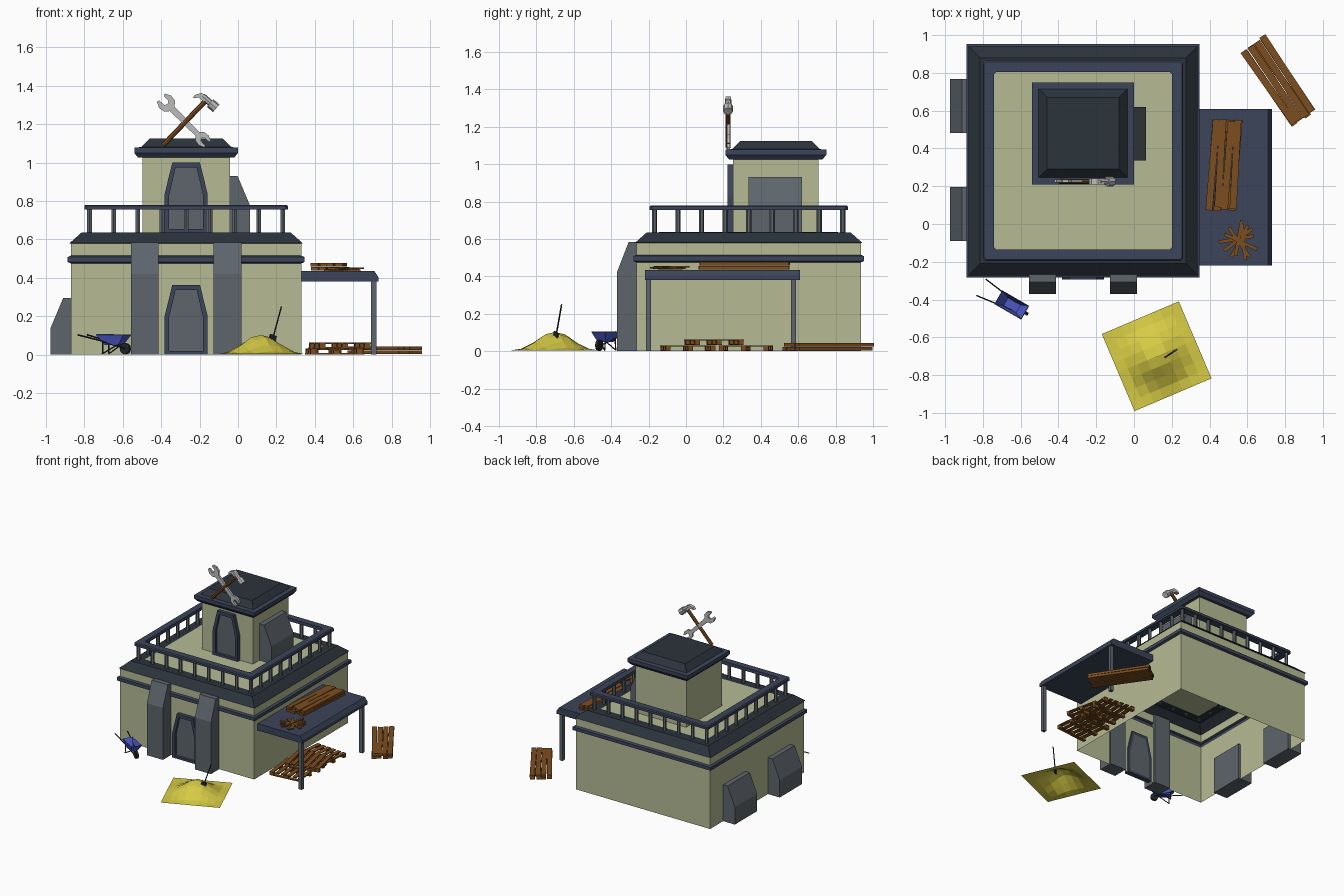
import bpy, bmesh, math, random
from mathutils import Vector, Matrix

if "Cube" in bpy.data.objects:
    bpy.data.objects.remove(bpy.data.objects["Cube"])

random.seed(4)

def material(name, r, g, b):
    m = bpy.data.materials.new(name)
    m.diffuse_color = (r, g, b, 1)
    m.use_nodes = True
    m.node_tree.nodes["Principled BSDF"].inputs["Base Color"].default_value = m.diffuse_color
    return m

KHAKI = material("plaster", 0.47, 0.50, 0.30)
NAVY = material("trim", 0.045, 0.058, 0.10)
DARK = material("roofing", 0.024, 0.033, 0.044)
STONE = material("stone", 0.11, 0.13, 0.15)
WOOD = material("wood", 0.20, 0.075, 0.014)
SAND = material("sand", 0.68, 0.60, 0.06)
BLUE = material("blue_paint", 0.07, 0.10, 0.55)
STEEL = material("steel", 0.50, 0.50, 0.50)
BLACK = material("dark_metal", 0.015, 0.017, 0.02)

def finish(name, bm, *mats, fix=True):
    if fix:
        bmesh.ops.recalc_face_normals(bm, faces=bm.faces)
    me = bpy.data.meshes.new(name)
    bm.to_mesh(me)
    bm.free()
    for m in mats:
        me.materials.append(m)
    ob = bpy.data.objects.new(name, me)
    bpy.context.collection.objects.link(ob)
    return ob

def loft(bm, loops, cyclic=False, cap=None, mats=None):
    rings = [[bm.verts.new(p) for p in l] for l in loops]
    n = len(rings[0])
    for k in range(len(rings) - (0 if cyclic else 1)):
        a, b = rings[k], rings[(k + 1) % len(rings)]
        for i in range(n):
            f = bm.faces.new((a[i], a[(i + 1) % n], b[(i + 1) % n], b[i]))
            f.material_index = mats[k] if mats else 0
    if cap is not None:
        bm.faces.new(rings[-1]).material_index = cap

def square(cx, cy, h, z, c=0.0):
    pts = [(-h, -h), (h, -h), (h, h), (-h, h)]
    if c:
        pts = [(-h + c, -h), (h - c, -h), (h, -h + c), (h, h - c),
               (h - c, h), (-h + c, h), (-h, h - c), (-h, -h + c)]
    return [(cx + x, cy + y, z) for x, y in pts]

def prism(name, pts, a, b, axis, mat):
    put = {'x': lambda p, t: (t, p[0], p[1]), 'y': lambda p, t: (p[0], t, p[1])}[axis]
    bm = bmesh.new()
    loft(bm, [[put(p, a) for p in pts], [put(p, b) for p in pts]])
    bmesh.ops.holes_fill(bm, edges=bm.edges)
    return finish(name, bm, mat)

def box(bm, c, s, mat=Matrix()):
    bmesh.ops.create_cube(bm, size=1, matrix=mat @ Matrix.Translation(c) @ Matrix.Diagonal((*s, 1)))

def rod(bm, p, q, r, n=6, r2=None):
    p, q = Vector(p), Vector(q)
    d = q - p
    m = Matrix.Translation((p + q) / 2) @ d.to_track_quat('Z', 'Y').to_matrix().to_4x4()
    bmesh.ops.create_cone(bm, cap_ends=True, segments=n, radius1=r, radius2=r if r2 is None else r2,
                          depth=d.length, matrix=m)

def spin(x, y, z, deg):
    return Matrix.Translation((x, y, z)) @ Matrix.Rotation(math.radians(deg), 4, 'Z')

CX, CY, TY = -0.27, 0.335, 0.48

# Main block: open-bottomed shell with trim band, sloped eaves and terrace floor
bm = bmesh.new()
prof = [(0.60, 0), (0.60, 0.475), (0.617, 0.482), (0.617, 0.508), (0.60, 0.515),
        (0.60, 0.578), (0.607, 0.58), (0.545, 0.635), (0.47, 0.636)]
loft(bm, [square(CX, CY, h, z) for h, z in prof], cap=0, mats=[0, 1, 1, 1, 0, 2, 2, 2])
finish("main_block", bm, KHAKI, NAVY, DARK, fix=False)

# Tower with overhanging hipped roof
bm = bmesh.new()
prof = [(0.228, 0.636), (0.228, 1.025), (0.25, 1.025), (0.27, 1.05), (0.27, 1.078), (0.235, 1.08), (0.19, 1.125)]
loft(bm, [square(CX, TY, h, z) for h, z in prof], cap=2, mats=[0, 1, 1, 1, 1, 2])
finish("tower", bm, KHAKI, NAVY, DARK, fix=False)

# Terrace railing: chamfered ring on a square of balusters
bm = bmesh.new()
loft(bm, [square(CX, CY, h, z, c) for h, z, c in
          ((0.53, 0.755, 0.012), (0.53, 0.773, 0.012), (0.523, 0.78, 0.012),
           (0.47, 0.78, 0.012), (0.47, 0.755, 0.012))], cyclic=True)
finish("top_rail", bm, NAVY)
bm = bmesh.new()
for i in range(8):
    t = -0.503 + i * 1.006 / 8
    for x, y in ((t, -0.503), (0.503, t), (-t, 0.503), (-0.503, -t)):
        rod(bm, (CX + x, CY + y, 0.63), (CX + x, CY + y, 0.757), 0.014)
finish("balusters", bm, STONE)

# Sloped buttresses: tall front pair, low left pair, one on the tower
for i, x in enumerate((-0.557, -0.127)):
    prism(f"front_buttress_{i}", [(-0.25, 0), (-0.37, 0), (-0.37, 0.42), (-0.307, 0.583), (-0.25, 0.583)],
          x, x + 0.144, 'x', STONE)
low = [(0.02, 0), (-0.105, 0), (-0.105, 0.14), (-0.04, 0.295), (0.02, 0.295)]
for i, y in enumerate((-0.09, 0.483)):
    prism(f"side_buttress_{i}", [(CX - 0.60 + x, z) for x, z in low], y, y + 0.285, 'y', STONE)
prism("tower_buttress", [(CX + 0.228 - x, z + 0.635) for x, z in low], 0.335, 0.62, 'y', STONE)

# Doors: shouldered frame with recessed panel
def door(name, y, z0):
    outer = [(-0.112, 0), (0.112, 0), (0.112, 0.20), (0.072, 0.363), (-0.072, 0.363), (-0.112, 0.20)]
    inner = [(-0.088, 0.018), (0.088, 0.018), (0.088, 0.195), (0.055, 0.337), (-0.055, 0.337), (-0.088, 0.195)]
    at = lambda pts, yy: [(CX + x, yy, z0 + z) for x, z in pts]
    bm = bmesh.new()
    loft(bm, [at(outer, y + 0.01), at(outer, y - 0.03), at(inner, y - 0.03), at(inner, y + 0.01)], cyclic=True)
    finish(name + "_frame", bm, NAVY)
    prism(name + "_panel", [(CX + x, z0 + z) for x, z in inner], y + 0.01, y - 0.01, 'y', STONE)

door("main_door", CY - 0.60, 0)
door("tower_door", TY - 0.228, 0.636)

# Side canopy and posts
prism("canopy", [(0.32, 0.38), (0.73, 0.38), (0.73, 0.405), (0.71, 0.435), (0.32, 0.435)], -0.22, 0.61, 'y', NAVY)
bm = bmesh.new()
for y in (-0.20, 0.575):
    box(bm, (0.706, y, 0.192), (0.028, 0.028, 0.384))
finish("canopy_posts", bm, STONE)

# Plank stacks
def planks(name, m):
    bm = bmesh.new()
    for layer in range(2):
        for i in range(4):
            j = random.uniform
            box(bm, (0, 0, 0), (0.037, 0.485 - j(0, 0.02), 0.018),
                m @ spin((i - 1.5) * 0.04, j(-0.008, 0.008), 0.011 + layer * 0.021, j(-1.2, 1.2)))
    finish(name, bm, WOOD)

planks("canopy_planks", spin(0.477, 0.315, 0.436, -4))
planks("ground_planks", spin(0.764, 0.757, 0.002, 34.3))

# Loose sticks heaped on the canopy
bm = bmesh.new()
for i, a in enumerate((10, 38, 62, 95, 125, 155, 80)):
    box(bm, (0, 0, 0), (0.19, 0.018, 0.008),
        spin(0.56 + random.uniform(-0.02, 0.02), -0.085 + random.uniform(-0.02, 0.02), 0.44 + i * 0.002, a))
finish("loose_sticks", bm, WOOD)

# Pallets under the canopy
def pallet(name, m):
    bm = bmesh.new()
    for i in range(6):
        box(bm, (-0.12 + i * 0.048, 0, 0.028), (0.032, 0.27, 0.007), m)
    for y in (-0.12, 0, 0.12):
        box(bm, (0, y, 0.004), (0.275, 0.026, 0.007), m)
        for x in (-0.12, 0, 0.12):
            box(bm, (x, y, 0.016), (0.032, 0.026, 0.018), m)
    finish(name, bm, WOOD)

pallet("pallet_a", spin(0.50, 0.01, 0, 6))
pallet("pallet_b", spin(0.51, 0.32, 0, -5))
pallet("pallet_c", spin(0.53, 0.15, 0.032, 12))

# Sand heap: displaced grid
bm = bmesh.new()
bmesh.ops.create_grid(bm, x_segments=8, y_segments=8, size=0.2215)
for v in bm.verts:
    d = math.hypot(v.co.x, v.co.y) / 0.2215
    edge = max(abs(v.co.x), abs(v.co.y)) > 0.22
    v.co.z = 0.003 if edge else 0.003 + 0.103 * max(0.0, math.cos(min(d, 1) * math.pi) / 2 + 0.5) \
        * random.uniform(0.9, 1.0)
bm.transform(spin(0.12, -0.70, 0, 23))
finish("sand_heap", bm, SAND, fix=False)

# Shovel standing in the sand
bm = bmesh.new()
rod(bm, (0.18, -0.695, 0.08), (0.226, -0.665, 0.25), 0.004)
box(bm, (0, 0, 0), (0.04, 0.008, 0.05), spin(0.178, -0.697, 0.078, 33) @ Matrix.Rotation(0.3, 4, 'Y'))
finish("shovel", bm, BLACK)

# Wheelbarrow: tapered tray, frame rods and wheel, pointing along local x
W = spin(-0.645, -0.43, 0, -30)
bm = bmesh.new()
rect = lambda a, b, h, z: [(a, -h, z), (b, -h, z), (b, h, z), (a, h, z)]
loft(bm, [rect(-0.085, 0.08, 0.042, 0.103), rect(-0.04, 0.04, 0.026, 0.05)], cap=0)
bm.transform(W)
tray = finish("barrow_tray", bm, BLUE)
tray.modifiers.new("thickness", 'SOLIDIFY').thickness = 0.005
bm = bmesh.new()
for s in (-1, 1):
    rod(bm, (-0.19, s * 0.05, 0.103), (-0.07, s * 0.034, 0.075), 0.004)
    rod(bm, (-0.07, s * 0.034, 0.075), (0.072, s * 0.014, 0.032), 0.004)
    rod(bm, (-0.05, s * 0.03, 0.065), (-0.05, s * 0.034, 0.004), 0.004)
    rod(bm, (-0.05, s * 0.034, 0.005), (0.02, s * 0.022, 0.045), 0.0035)
rod(bm, (0.068, -0.009, 0.031), (0.068, 0.009, 0.031), 0.029, 12)
bm.transform(W)
finish("barrow_frame_and_wheel", bm, BLACK)

# Crossed hammer and wrench on the tower roof
bm = bmesh.new()
rod(bm, (-0.39, 0.225, 1.09), (-0.165, 0.225, 1.325), 0.013, 8)
finish("hammer_handle", bm, WOOD)
bm = bmesh.new()
rod(bm, (-0.185, 0.225, 1.345), (-0.13, 0.225, 1.298), 0.017, 8)
rod(bm, (-0.145, 0.225, 1.31), (-0.113, 0.225, 1.282), 0.026, 8)
finish("hammer_head", bm, STEEL)
prism("hammer_claw", [(-0.16, 1.345), (-0.19, 1.362), (-0.225, 1.352), (-0.237, 1.335), (-0.205, 1.338), (-0.18, 1.318)],
      0.21, 0.24, 'y', STEEL)
half = [(0.095, 0.017), (0.115, 0.04), (0.148, 0.045), (0.178, 0.03), (0.174, 0.017), (0.138, 0.015)]
right = half + [(0.13, 0)] + [(u, -v) for u, v in reversed(half)]
outline = right + [(-u * 0.93, -v * 0.8) for u, v in right]
c, s = math.cos(math.radians(135)), math.sin(math.radians(135))
prism("wrench", [(-0.275 + u * c - v * s, 1.212 + u * s + v * c) for u, v in outline], 0.219, 0.236, 'y', STEEL)
